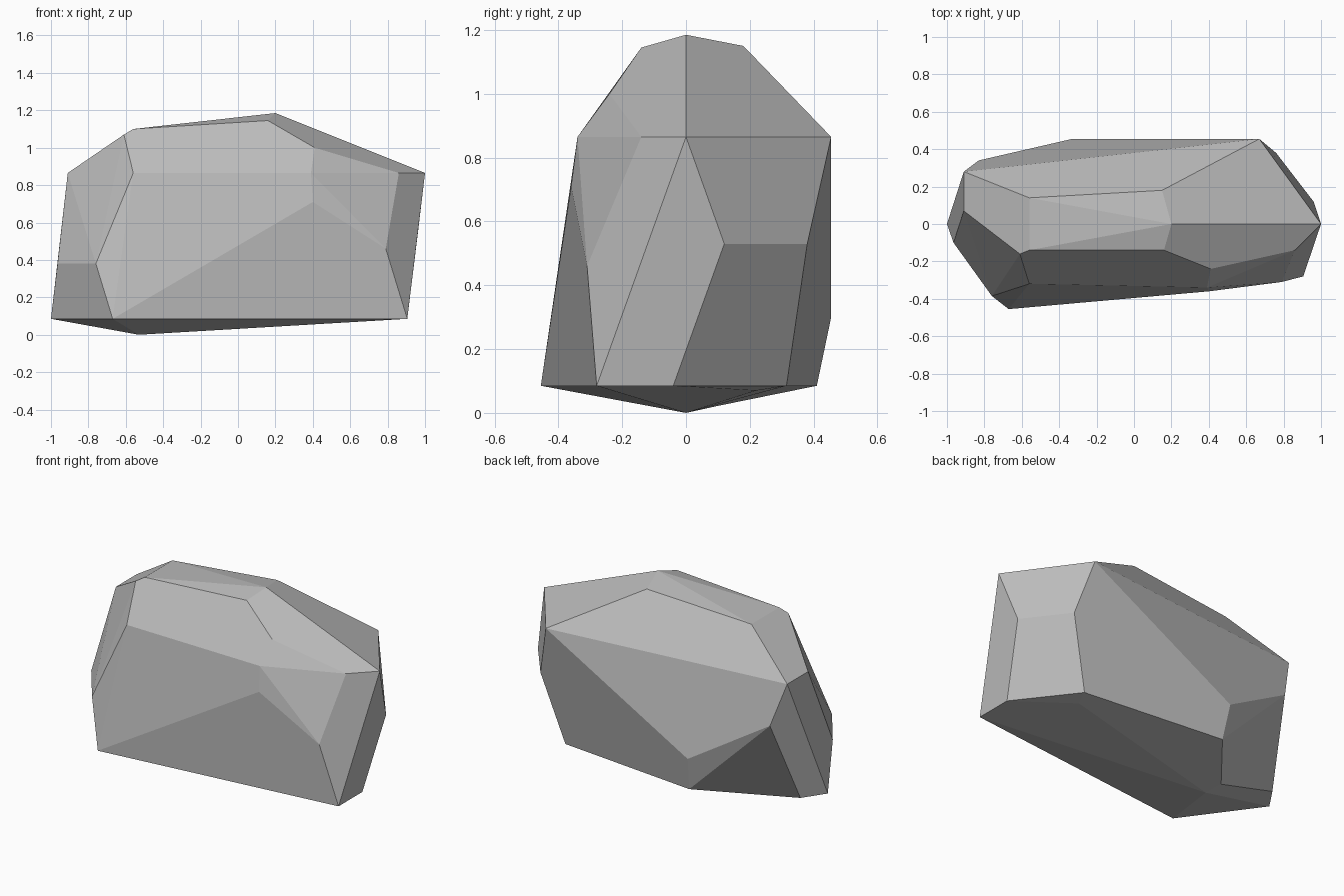
import bpy
import bmesh
import math
from mathutils import Vector

default_cube = bpy.data.objects.get("Cube")
if default_cube:
    bpy.data.objects.remove(default_cube, do_unlink=True)


def make_material(name, color):
    material = bpy.data.materials.new(name)
    material.use_nodes = True
    material.diffuse_color = color
    for node in material.node_tree.nodes:
        if node.type == "BSDF_PRINCIPLED":
            node.inputs["Base Color"].default_value = color
    return material


def nearest_vertex(mesh, corner):
    target = Vector(corner) / 100
    return min(mesh.verts, key=lambda vert: (vert.co - target).length)


# Chiselled corners of the boulder, in hundredths of a unit
crown = [(20, 0, 118.5), (16, -14, 114.5), (15, 18, 115),
         (-56, -14, 110), (-56, 14, 110), (-61, -16, 107), (41, -24, 100)]
shoulder = [(86, -14, 86.5), (100, 0, 86.5), (67, 45.5, 86.5),
            (-91, 28, 86.5), (-91, 7, 86.5), (-56, -32, 86.5), (39, -34, 86.5)]
waist = [(40, -36, 71), (79, -31, 46), (96, 12, 53), (76, 38, 53),
         (-33, 45.5, 30), (-83, 34, 60), (-76, -38.5, 38), (-96.5, -10, 38)]
back_corner, end_corner = (-31, 41, 8.5), (-90.5, 14, 8.5)
base_rim = [(90.5, -28, 8.5), (90.5, -4, 8.5), (63, 31.5, 8.5), back_corner,
            end_corner, (-100, 0, 8.5), (-67, -45.5, 8.5)]
underside = [(-53, 0, 0), (-56, 10, 2.2), (59, 22, 7)]

# Wrap the corners in a faceted skin
bm = bmesh.new()
for ring in (crown, shoulder, waist, base_rim, underside):
    for corner in ring:
        bm.verts.new(Vector(corner) / 100)
hull = bmesh.ops.convex_hull(bm, input=bm.verts)
unused = {item for item in hull["geom_interior"] + hull["geom_unused"]
          if isinstance(item, bmesh.types.BMVert)}
bmesh.ops.delete(bm, geom=list(unused), context="VERTS")

# Merge nearly coplanar triangles into broad flat facets
bmesh.ops.dissolve_limit(bm, angle_limit=math.radians(4),
                         verts=bm.verts, edges=bm.edges)

# Chip away the lower back edge
chipped_edge = bm.edges.get([nearest_vertex(bm, back_corner),
                             nearest_vertex(bm, end_corner)])
if chipped_edge:
    bmesh.ops.dissolve_edges(bm, edges=[chipped_edge], use_verts=False)
bmesh.ops.recalc_face_normals(bm, faces=bm.faces)

mesh = bpy.data.meshes.new("boulder")
bm.to_mesh(mesh)
bm.free()
mesh.materials.append(make_material("stone grey", (0.5, 0.5, 0.5, 1)))
boulder = bpy.data.objects.new("boulder", mesh)
bpy.context.collection.objects.link(boulder)
